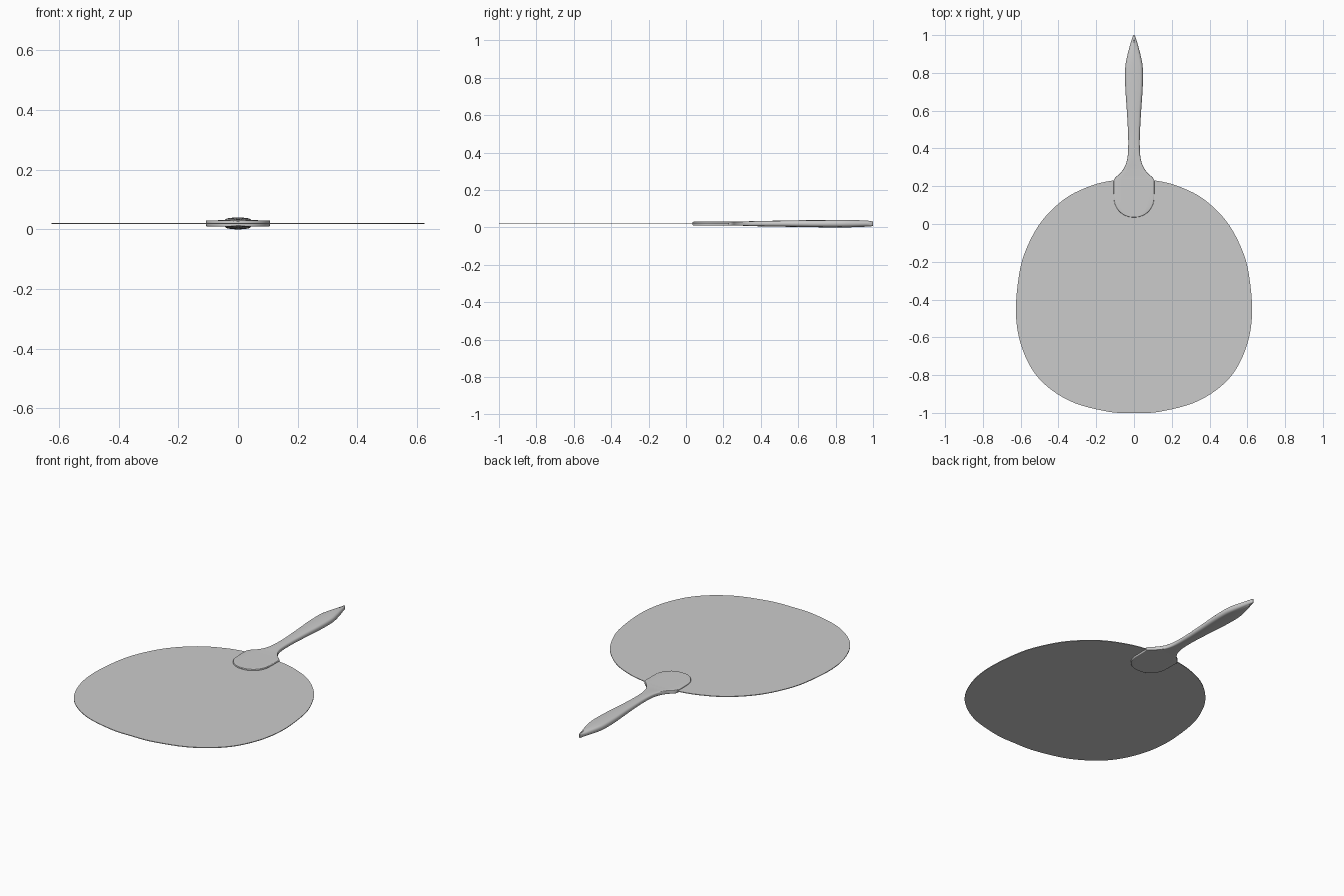
import bpy, bmesh, math
from mathutils import Vector

if "Cube" in bpy.data.objects:
    bpy.data.objects.remove(bpy.data.objects["Cube"])

Z = 0.02  # mid plane of the fan


def spline(pts, n):
    """Catmull-Rom curve through the given points."""
    pts = [Vector(p) for p in pts]
    ext = [2 * pts[0] - pts[1]] + pts + [2 * pts[-1] - pts[-2]]
    out = []
    for i in range(len(pts) - 1):
        a, b, c, d = ext[i:i + 4]
        for k in range(n):
            t = k / n
            out.append(0.5 * (2 * b + (c - a) * t + (2 * a - 5 * b + 4 * c - d) * t * t
                              + (3 * b - a - 3 * c + d) * t ** 3))
    return out + [pts[-1]]


def finish(bm, name):
    bmesh.ops.recalc_face_normals(bm, faces=bm.faces)
    me = bpy.data.meshes.new(name)
    bm.to_mesh(me)
    bm.free()
    ob = bpy.data.objects.new(name, me)
    bpy.context.collection.objects.link(ob)
    bpy.ops.object.select_all(action='DESELECT')
    ob.select_set(True)
    bpy.context.view_layer.objects.active = ob
    bpy.ops.object.shade_smooth_by_angle(angle=math.radians(35))
    return ob


# Fan leaf: thin mirrored outline, extruded
half = [(0.0, -1.0, 0), (0.14, -0.993, 0), (0.34, -0.937, 0), (0.5, -0.822, 0),
        (0.59, -0.665, 0), (0.625, -0.48, 0), (0.607, -0.26, 0), (0.565, -0.12, 0),
        (0.485, 0.02, 0), (0.36, 0.138, 0), (0.22, 0.205, 0), (0.1, 0.232, 0), (0.0, 0.24, 0)]
# phantom neighbours across the mirror line keep the curve level at both ends
full = [(-x, y, z) for x, y, z in half[1:2]] + half + [(-half[-2][0], half[-2][1], 0)]
right = spline(full, 6)[6:-6]
outline = right + [Vector((-p.x, p.y, 0)) for p in right[-2:0:-1]]
bm = bmesh.new()
face = bm.faces.new([bm.verts.new((p.x, p.y, Z - 0.002)) for p in outline])
ext = bmesh.ops.extrude_face_region(bm, geom=[face])
bmesh.ops.translate(bm, vec=(0, 0, 0.004),
                    verts=[v for v in ext['geom'] if isinstance(v, bmesh.types.BMVert)])
finish(bm, "fan_leaf")

# Handle stations: (y, half width, half thickness)
# rounded tongue that clamps the leaf
stations = []
for i in range(13):
    a = math.radians(5 + 85 * i / 12)
    t = 0.0102 if i > 1 else (0.0072, 0.0095)[i]
    stations.append(Vector((0.14 - 0.105 * math.cos(a), 0.107 * math.sin(a) ** 0.95, t)))
# shoulder, neck, grip and pointed tip
stations += spline([(0.225, 0.108, 0.0102), (0.238, 0.104, 0.0102), (0.25, 0.095, 0.0102),
                    (0.268, 0.074, 0.0105), (0.295, 0.054, 0.011), (0.33, 0.039, 0.0125),
                    (0.38, 0.0315, 0.014), (0.47, 0.031, 0.0155), (0.6, 0.038, 0.018),
                    (0.72, 0.046, 0.0195), (0.82, 0.047, 0.02), (0.88, 0.038, 0.0195),
                    (0.94, 0.023, 0.0175), (0.98, 0.011, 0.015), (0.994, 0.006, 0.0135),
                    (1.0, 0.002, 0.011)], 4)


def section(w, t):
    """Rounded rectangle with a slight crown, as (x, z) points."""
    r = min(w * 0.9, 0.004 if t < 0.0106 else min(t * 0.8, 0.004 + (t - 0.0106) * 1.8))
    rz = min(r, t * 0.9)
    crown = 0.0025 * max(0.0, min(1.0, (t - 0.0106) / 0.006))
    quarter = [(w - r + r * math.cos(a), (t - crown - rz) + rz * math.sin(a))
               for a in [math.pi / 2 * k / 5 for k in range(6)]]
    m = w - r
    quarter += [(m * s, t - crown * s * s) for s in (0.66, 0.33)]
    top = quarter + [(0.0, t)] + [(-x, z) for x, z in reversed(quarter)]
    return top + [(-x, -z) for x, z in top]


bm = bmesh.new()
rings = [[bm.verts.new((x, s.x, Z + z)) for x, z in section(s.y, s.z)] for s in stations]
n = len(rings[0])
for a, b in zip(rings, rings[1:]):
    for k in range(n):
        bm.faces.new((a[k], a[(k + 1) % n], b[(k + 1) % n], b[k]))
bm.faces.new(rings[0])
bm.faces.new(rings[-1])
finish(bm, "handle")
